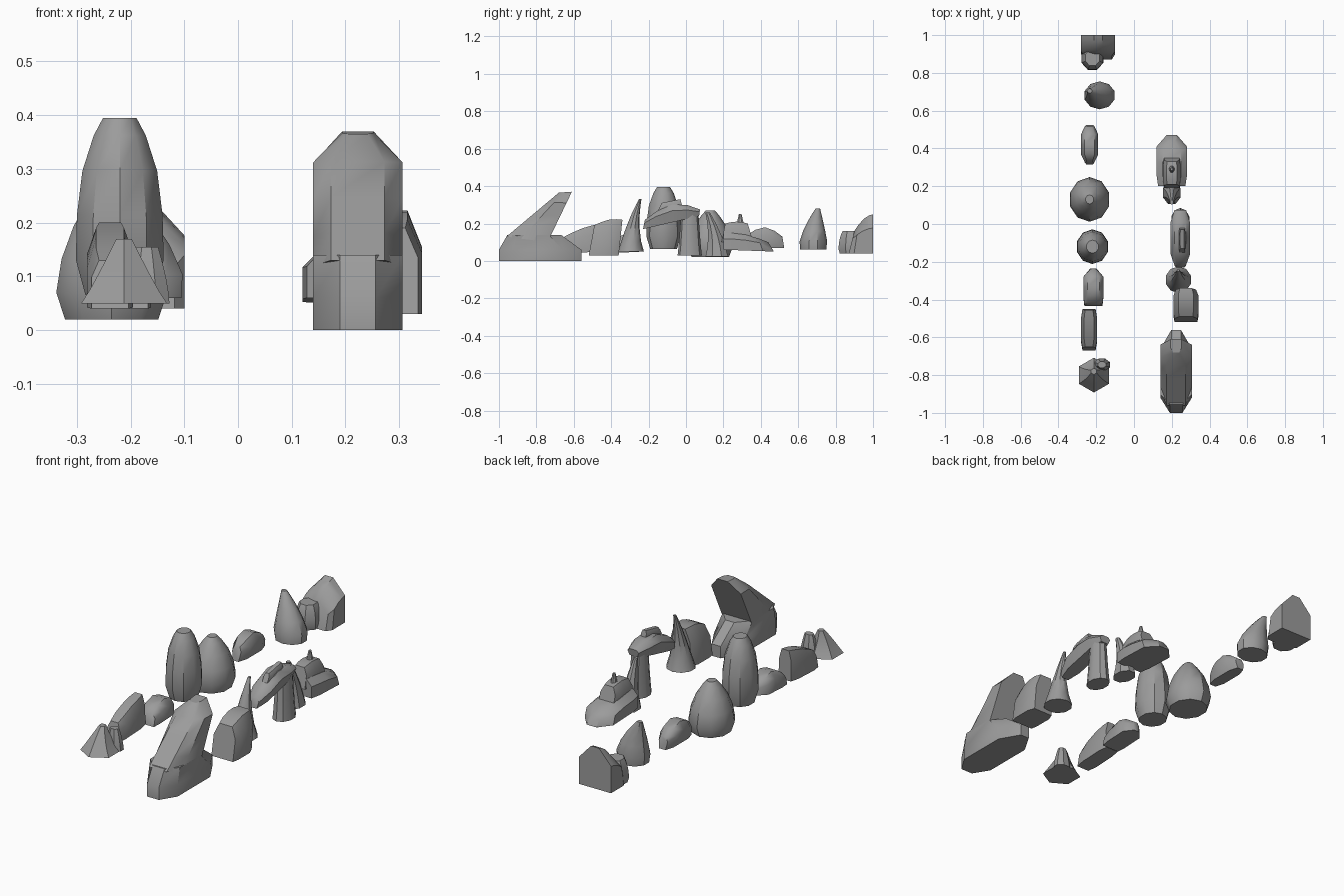
import bpy, bmesh, math
from mathutils import Vector

cube = bpy.data.objects.get("Cube")
if cube:
    bpy.data.objects.remove(cube, do_unlink=True)

stone = bpy.data.materials.new("stone grey")
stone.use_nodes = True
grey = (.33, .33, .33, 1)
stone.diffuse_color = grey
stone.node_tree.nodes["Principled BSDF"].inputs["Base Color"].default_value = grey


def loft(name, loops, angle):
    """Skin a row of equal loops and cap both ends."""
    bm = bmesh.new()
    rings = [[bm.verts.new(point) for point in loop] for loop in loops]
    for lower, upper in zip(rings, rings[1:]):
        for i in range(len(lower)):
            j = (i + 1) % len(lower)
            bm.faces.new((lower[i], lower[j], upper[j], upper[i]))
    bm.faces.new(rings[0])
    bm.faces.new(rings[-1])
    bmesh.ops.recalc_face_normals(bm, faces=bm.faces)
    mesh = bpy.data.meshes.new(name)
    bm.to_mesh(mesh)
    bm.free()
    mesh.materials.append(stone)
    part = bpy.data.objects.new(name, mesh)
    bpy.context.collection.objects.link(part)
    bpy.ops.object.select_all(action="DESELECT")
    part.select_set(True)
    bpy.context.view_layer.objects.active = part
    bpy.ops.object.shade_smooth_by_angle(angle=math.radians(angle))


def rock(name, centre, base, top, radius, tip, curve, lean=(0, 0), foot=1, sides=10):
    """Upright boulder narrowing to its tip; curve above one bulges, below one hollows."""
    loops = []
    for t in (0, .2, .45, .7, .9, 1):
        scale = tip + (1 - tip) * (1 - t ** curve)
        if t == 0:
            scale *= foot
        loop = []
        for i in range(sides):
            turn = math.tau * (i + .5) / sides
            x = centre[0] + lean[0] * t * t + radius[0] * scale * math.cos(turn)
            y = centre[1] + lean[1] * t * t + radius[1] * scale * math.sin(turn)
            loop.append(Vector((x, y, base + (top - base) * t)))
        loops.append(loop)
    loft(name, loops, 35)


def ridge(name, x, half, top_front, top_back, base_front, base_back,
          nose=.8, tail=.8, crown=.6, foot=1, bend=0, angle=35):
    """Long block between four (y, z) corners, with narrowed ends and a bent top."""
    def at(front, back, t):
        return Vector((x, *front)).lerp(Vector((x, *back)), t)
    loops = []
    for t, width in ((0, nose), (.22, 1), (.5, 1), (.78, 1), (1, tail)):
        top, base = at(top_front, top_back, t), at(base_front, base_back, t)
        top.z += bend * math.sin(math.pi * t)
        outline = ((base, foot), (base.lerp(top, .65), 1), (top, crown))
        left, right = [], []
        for point, spread in outline:
            offset = Vector((half * width * spread, 0, 0))
            left.append(point - offset)
            right.insert(0, point + offset)
        loops.append(left + right)
    loft(name, loops, angle)


# Leaning rock: plinth with cut corners, and a tilted blade above it
leaning_x, leaning_half, middle_y = .223, .083, -.87
plan = ((.4, -1), (1, -.92), (1, -.66), (.3, -.56))
outline = list(plan) + [(-side, y) for side, y in reversed(plan)]
plinth = []
for height, length in ((0, 1), (.06, 1), (.14, .65)):
    plinth.append([Vector((leaning_x + side * leaning_half,
                           middle_y + (y - middle_y) * length, height))
                   for side, y in outline])
loft("leaning_rock_base", plinth, 35)
ridge("leaning_rock_blade", leaning_x, leaning_half,
      top_front=(-.96, .13), top_back=(-.68, .365),
      base_front=(-.74, .1), base_back=(-.61, .37), nose=1, tail=.35)

# Blunt block and spire
ridge("blunt_rock", x=.275, half=.067,
      top_front=(-.49, .19), top_back=(-.34, .22),
      base_front=(-.52, .03), base_back=(-.36, .03), nose=.9, bend=.015)
rock("spire_rock", centre=(.235, -.295), base=.05, top=.33,
     radius=(.07, .07), tip=.1, curve=.8, lean=(0, .05))

# Hooked arch on one leg
rock("arch_leg", centre=(.245, .02), base=.03, top=.27,
     radius=(.05, .065), tip=.7, curve=.8)
ridge("arch_top", x=.245, half=.052,
      top_front=(-.22, .22), top_back=(.075, .275),
      base_front=(-.23, .17), base_back=(.07, .24),
      nose=.55, tail=.6, foot=.7, bend=.055, angle=50)
ridge("arch_crest", x=.255, half=.018,
      top_front=(-.13, .31), top_back=(-.03, .33),
      base_front=(-.15, .27), base_back=(-.02, .29))

# Stepped rock with a flat shelf, upper block, knob and curved fin
ridge("shelf_rock", x=.2, half=.08,
      top_front=(.2, .15), top_back=(.44, .1),
      base_front=(.2, .06), base_back=(.47, .05), nose=.9, tail=.35, bend=.015)
ridge("shelf_upper_block", x=.2, half=.046,
      top_front=(.21, .2), top_back=(.33, .2),
      base_front=(.19, .1), base_back=(.36, .1), nose=.9, tail=.9, bend=.01)
rock("shelf_knob", centre=(.2, .29), base=.2, top=.25,
     radius=(.016, .02), tip=.4, curve=1, sides=8)
rock("shelf_fin", centre=(.2, .165), base=.025, top=.26,
     radius=(.05, .065), tip=.2, curve=.9, lean=(0, -.05), sides=8)

# Small cone with a shoulder at the front of the opposite row
rock("cone_rock", centre=(-.212, -.8), base=.05, top=.17,
     radius=(.092, .092), tip=.18, curve=.9, lean=(0, .02), sides=6)
rock("cone_rock_shoulder", centre=(-.17, -.745), base=.05, top=.155,
     radius=(.046, .035), tip=.5, curve=1.5, sides=8)

# Low wedges
ridge("sloping_rock", x=-.238, half=.043,
      top_front=(-.65, .13), top_back=(-.455, .2),
      base_front=(-.67, .04), base_back=(-.45, .05), bend=.01)
ridge("low_rock", x=-.215, half=.053,
      top_front=(-.42, .1), top_back=(-.24, .1),
      base_front=(-.435, .04), base_back=(-.235, .05),
      nose=.9, tail=.3, bend=.04, angle=50)

# Tall tower and broad boulder
rock("tower_rock", centre=(-.22, -.12), base=.065, top=.395,
     radius=(.086, .092), tip=.38, curve=4, foot=.78)
rock("broad_boulder", centre=(-.235, .13), base=.02, top=.27,
     radius=(.11, .12), tip=.2, curve=2.5, foot=.83)

# Long pebble
ridge("pebble_rock", x=-.235, half=.045,
      top_front=(.33, .14), top_back=(.515, .13),
      base_front=(.315, .07), base_back=(.525, .07),
      nose=.55, tail=.55, foot=.7, bend=.045, angle=50)

# Leaning horn
rock("horn_rock", centre=(-.18, .68), base=.06, top=.28,
     radius=(.09, .08), tip=.15, curve=1.5, lean=(-.055, .025), foot=.87)

# Flat-backed gable and the lobe leaning against it
ridge("gable_rock", x=-.19, half=.09,
      top_front=(.9, .16), top_back=(1, .25),
      base_front=(.87, .04), base_back=(1, .04), tail=1, crown=.25, bend=.02)
rock("gable_lobe", centre=(-.22, .88), base=.04, top=.16,
     radius=(.063, .07), tip=.65, curve=3, foot=.9, sides=8)
